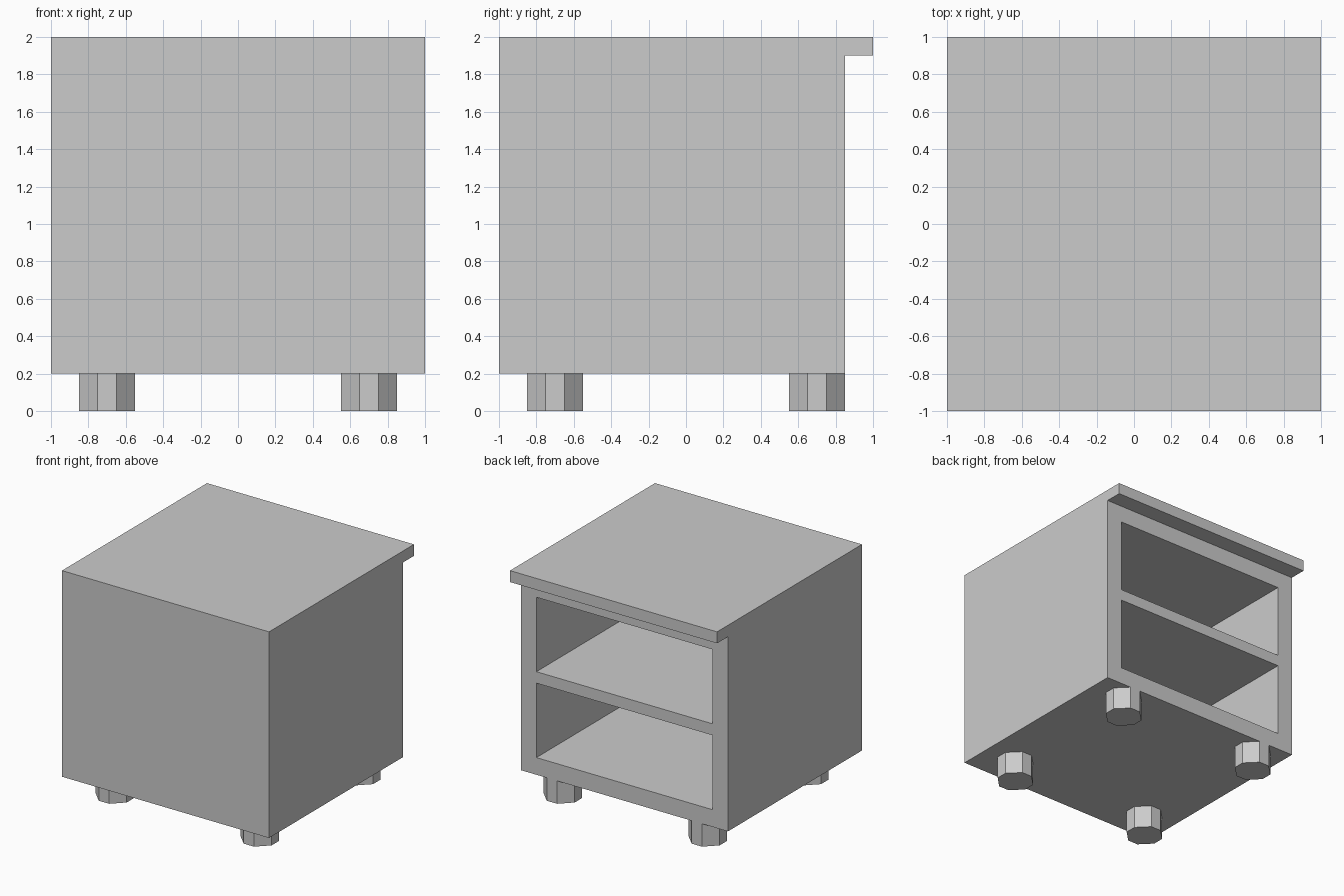
import bpy
import bmesh
from mathutils import Vector

if "Cube" in bpy.data.objects:
    bpy.data.objects.remove(bpy.data.objects["Cube"])


def box(name, lo, hi, chamfer=0.0):
    """Box between two corners, optionally with its vertical edges chamfered."""
    lo, hi = Vector(lo), Vector(hi)
    bm = bmesh.new()
    bmesh.ops.create_cube(bm, size=1)
    for v in bm.verts:
        v.co = Vector([(a + b) / 2 + c * (b - a) for a, b, c in zip(lo, hi, v.co)])
    if chamfer:
        upright = [e for e in bm.edges
                   if abs(e.verts[0].co.z - e.verts[1].co.z) > 1e-4]
        bmesh.ops.bevel(bm, geom=upright, offset=chamfer, offset_type='OFFSET',
                        segments=1, affect='EDGES')
    mesh = bpy.data.meshes.new(name)
    bm.to_mesh(mesh)
    bm.free()
    obj = bpy.data.objects.new(name, mesh)
    bpy.context.collection.objects.link(obj)
    return obj


# Cabinet body, with two compartments open at the back
body = box("cabinet_body", (-1, -1, 0.2), (1, 0.85, 1.9))
for name, z0, z1 in (("lower", 0.35, 1.0), ("upper", 1.1, 1.75)):
    cutter = box(name + "_compartment_cutter", (-0.85, -0.85, z0), (0.85, 1.0, z1))
    cutter.hide_render = True
    cutter.hide_viewport = True
    cutter.display_type = 'WIRE'
    cut = body.modifiers.new(name + "_compartment", 'BOOLEAN')
    cut.operation = 'DIFFERENCE'
    cut.solver = 'EXACT'
    cut.object = cutter

# Top slab overhanging the open side
box("top_slab", (-1, -1, 1.9), (1, 1, 2))

# Four chamfered feet
for side, x in (("left", -0.7), ("right", 0.7)):
    for end, y in (("front", -0.7), ("back", 0.7)):
        box(f"{end}_{side}_foot", (x - 0.15, y - 0.15, 0),
            (x + 0.15, y + 0.15, 0.2), chamfer=0.1)
